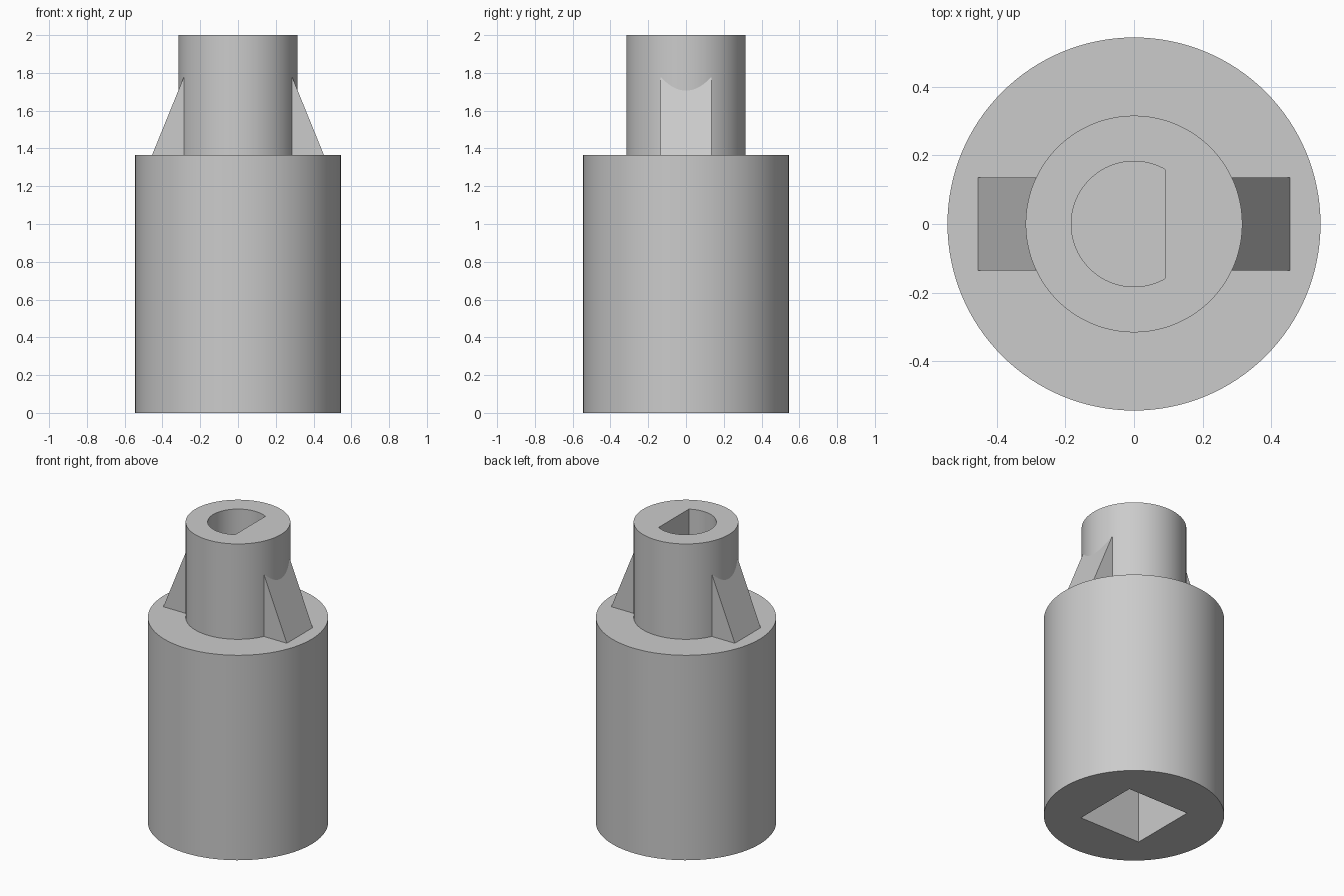
import bpy
import bmesh
import math

cube = bpy.data.objects.get("Cube")
if cube:
    bpy.data.objects.remove(cube, do_unlink=True)

grey = bpy.data.materials.new("plain grey")
grey.use_nodes = True
GREY = (0.6, 0.6, 0.6, 1)
grey.diffuse_color = GREY
grey.node_tree.nodes["Principled BSDF"].inputs["Base Color"].default_value = GREY

BODY_R, NECK_R, BORE_R = 0.544, 0.316, 0.183
LEDGE, TOP = 1.365, 2.0
SEGMENTS = 128


def prism(name, outline, offset):
    """Extrude a closed outline of 3D points along an offset."""
    bm = bmesh.new()
    face = bm.faces.new([bm.verts.new(p) for p in outline])
    moved = bmesh.ops.extrude_face_region(bm, geom=[face])["geom"]
    verts = [g for g in moved if isinstance(g, bmesh.types.BMVert)]
    bmesh.ops.translate(bm, verts=verts, vec=offset)
    bmesh.ops.recalc_face_normals(bm, faces=bm.faces)
    mesh = bpy.data.meshes.new(name)
    bm.to_mesh(mesh)
    bm.free()
    mesh.materials.append(grey)
    obj = bpy.data.objects.new(name, mesh)
    bpy.context.collection.objects.link(obj)
    return obj


def arc(radius, z, start=0.0, sweep=math.tau, count=SEGMENTS, closed=True):
    steps = count if closed else count - 1
    angles = [start + sweep * i / steps for i in range(count)]
    return [(radius * math.cos(a), radius * math.sin(a), z) for a in angles]


def cut(target, cutter):
    """Apply a boolean cut and discard the cutter."""
    cutter.hide_render = True
    mod = target.modifiers.new("cut", "BOOLEAN")
    mod.operation = "DIFFERENCE"
    mod.solver = "EXACT"
    mod.object = cutter
    bpy.ops.object.select_all(action="DESELECT")
    bpy.context.view_layer.objects.active = target
    target.select_set(True)
    bpy.ops.object.modifier_apply(modifier=mod.name)
    bpy.data.objects.remove(cutter, do_unlink=True)


# Wide body with a square drive socket in its underside
body = prism("body", arc(BODY_R, 0), (0, 0, LEDGE))
h = 0.227
square = [(-h, -h, -0.1), (h, -h, -0.1), (h, h, -0.1), (-h, h, -0.1)]
cut(body, prism("socket_cutter", square, (0, 0, 1.1)))

# Narrow neck with a D-shaped shaft bore
neck = prism("neck", arc(NECK_R, LEDGE), (0, 0, TOP - LEDGE))
half = math.acos(0.09 / BORE_R)
d_shape = arc(BORE_R, LEDGE + 0.01, half, math.tau - 2 * half, 96, False)
cut(neck, prism("bore_cutter", d_shape, (0, 0, 1)))

# Sloping ribs that brace the neck on both sides
for side, name in ((1, "left_rib"), (-1, "right_rib")):
    profile = [(0.22, LEDGE), (0.455, LEDGE), (0.288, 1.775), (0.22, 1.775)]
    prism(name, [(side * x, -0.136, z) for x, z in profile], (0, 0.272, 0))

# Smooth the round walls, keep the edges crisp
bpy.ops.object.select_all(action="DESELECT")
for obj in (body, neck):
    obj.select_set(True)
bpy.context.view_layer.objects.active = body
bpy.ops.object.shade_smooth_by_angle(angle=math.radians(30))
